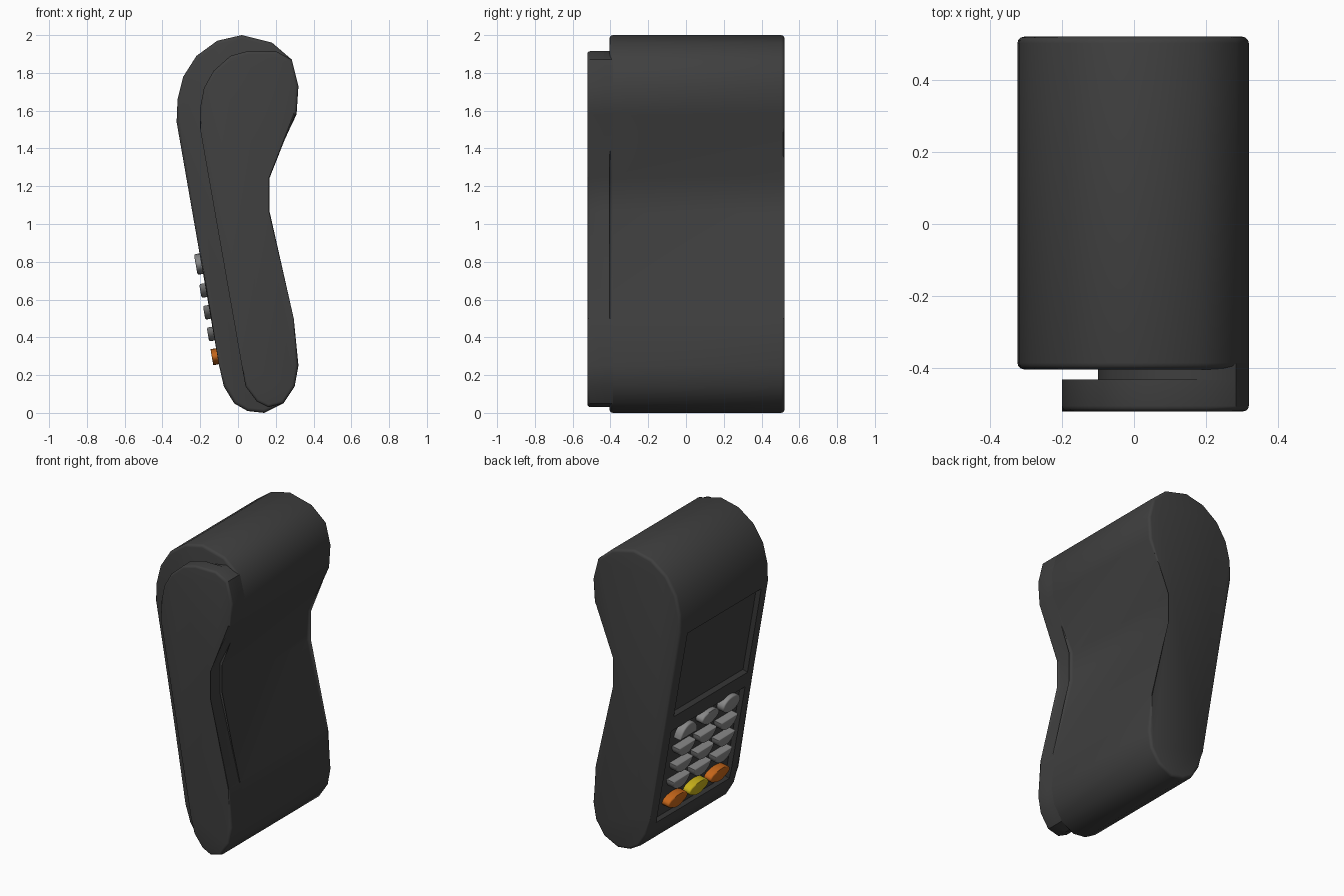
import bpy, bmesh, math
from mathutils import Matrix, Vector

if "Cube" in bpy.data.objects:
    bpy.data.objects.remove(bpy.data.objects["Cube"])

SLOPE = 0.1744                                   # lean of the front face
UP = Vector((-SLOPE, 0, 1)).normalized()
OUT = Vector((-1, 0, -SLOPE)).normalized()


def material(name, rgb):
    m = bpy.data.materials.new(name)
    m.diffuse_color = (*rgb, 1)
    m.use_nodes = True
    m.node_tree.nodes["Principled BSDF"].inputs["Base Color"].default_value = m.diffuse_color
    return m


DARK = material("dark_plastic", (0.05, 0.05, 0.05))
GREY = material("key_grey", (0.24, 0.24, 0.24))
ORANGE = material("key_orange", (0.55, 0.13, 0.01))
YELLOW = material("key_yellow", (0.55, 0.42, 0.01))


def finish(name, bm, mat):
    bmesh.ops.recalc_face_normals(bm, faces=bm.faces)
    me = bpy.data.meshes.new(name)
    bm.to_mesh(me)
    bm.free()
    ob = bpy.data.objects.new(name, me)
    bpy.context.collection.objects.link(ob)
    me.materials.append(mat)
    return ob


def smooth(ob, angle=40):
    bpy.ops.object.select_all(action='DESELECT')
    ob.select_set(True)
    bpy.context.view_layer.objects.active = ob
    bpy.ops.object.shade_smooth_by_angle(angle=math.radians(angle))


def prism(bottom, top, bevel=0.0, both=False):
    """Solid between two matching outlines, rounded at the top (or both) ends."""
    bm = bmesh.new()
    a = [bm.verts.new(p) for p in bottom]
    b = [bm.verts.new(p) for p in top]
    caps = [bm.faces.new(b), bm.faces.new(a[::-1])]
    n = len(a)
    for i in range(n):
        j = (i + 1) % n
        bm.faces.new((a[i], a[j], b[j], b[i]))
    if bevel:
        edges = {e for f in (caps if both else caps[:1]) for e in f.edges}
        bmesh.ops.bevel(bm, geom=list(edges), offset=bevel, segments=3,
                        profile=0.5, affect='EDGES')
    return bm


def slab(name, pts, y_in, y_out, bevel=0.0, both=False):
    """Side profile (x, z) extruded along y, rounded at y_out."""
    return finish(name, prism([(x, y_in, z) for x, z in pts],
                              [(x, y_out, z) for x, z in pts], bevel, both), DARK)


def on_face(y, z):
    """Matrix placing local x/y on the sloped front face, z outward."""
    m = Matrix((Vector((0, -1, 0)), UP, OUT)).transposed().to_4x4()
    return Matrix.Translation((-0.325 + (1.54 - z) * SLOPE, y, z)) @ m


# Side profiles: the hand-grip back is shared by all slabs
BACK = [(0.24, 0.05), (0.3, 0.14), (0.32, 0.25), (0.295, 0.5), (0.15, 1.06),
        (0.15, 1.25), (0.31, 1.58), (0.32, 1.73), (0.285, 1.87)]
BODY = BACK + [(0.18, 1.96), (0.02, 2.0), (-0.11, 1.97), (-0.22, 1.89),
               (-0.29, 1.78), (-0.32, 1.66), (-0.325, 1.54), (-0.1, 0.25),
               (-0.075, 0.14), (-0.02, 0.05), (0.05, 0.01), (0.14, 0.0)]
RAIL = BACK + [(0.2, 1.915), (0.05, 1.915), (-0.04, 1.89), (-0.13, 1.81),
               (-0.18, 1.72), (-0.2, 1.62), (-0.2, 1.5), (0.02, 0.25),
               (0.04, 0.14), (0.1, 0.06), (0.16, 0.03)]
WEB = BACK + [(0.2, 1.915), (0.05, 1.89), (-0.06, 1.8), (-0.1, 1.66),
              (-0.1, 1.5), (0.12, 0.25), (0.16, 0.03)]

# Main body, and the card rail joined to it by a web behind the swipe slot
body = slab("main_body", BODY, -0.405, 0.522, 0.018, True)
smooth(slab("card_slot_web", WEB, -0.385, -0.435))
smooth(slab("card_rail", RAIL, -0.433, -0.522, 0.015))


# Screen and keypad recesses with sloping lips
def recess(name, z0, z1, depth):
    m = on_face(0.055, (z0 + z1) / 2)
    hw, hh = 0.385, (z1 - z0) / 2 / UP.z

    def ring(grow, h):
        return [m @ Vector((sx * (hw + grow), sy * (hh + grow), h))
                for sx, sy in ((-1, -1), (1, -1), (1, 1), (-1, 1))]
    cutter = finish(name + "_cutter", prism(ring(-0.02, -depth), ring(0.02, depth)), DARK)
    cutter.hide_render = True
    mod = body.modifiers.new(name, 'BOOLEAN')
    mod.operation, mod.solver, mod.object = 'DIFFERENCE', 'EXACT', cutter
    bpy.context.view_layer.objects.active = body
    bpy.ops.object.modifier_apply(modifier=mod.name)
    bpy.data.objects.remove(cutter)


recess("screen_recess", 0.93, 1.51, 0.022)
recess("keypad_recess", 0.19, 0.83, 0.022)
smooth(body)


# Keys
def outline(kind, rx, ry):
    if kind == "oval":
        return [(rx * math.cos(t), ry * math.sin(t))
                for t in (i * math.tau / 20 for i in range(20))]
    s = 1 if kind == "dome" else -1              # dome up or bowl down
    return [(rx * math.cos(i * math.pi / 12) * s,
             s * (2 * ry * math.sin(i * math.pi / 12) - ry)) for i in range(13)]


def key(name, y, z, kind, rx, ry, mat):
    m = on_face(y, z)
    pts = outline(kind, rx, ry)
    bm = prism([m @ Vector((x, v, -0.026)) for x, v in pts],
               [m @ Vector((x, v, 0.03)) for x, v in pts], 0.01)
    smooth(finish(name, bm, mat), 50)


COLS = (0.275, 0.056, -0.165)
for c, y in enumerate(COLS):
    key(f"function_key_{c}", y, 0.79, ("dome", "oval", "oval")[c], 0.088,
        (0.045, 0.045, 0.055)[c], GREY)
    for r, z in enumerate((0.65, 0.535, 0.42)):
        key(f"number_key_{r}_{c}", y, z, "bowl", 0.09, 0.037, GREY)
    key(f"command_key_{c}", y, 0.3, "oval", 0.1, 0.043, (ORANGE, YELLOW, ORANGE)[c])
